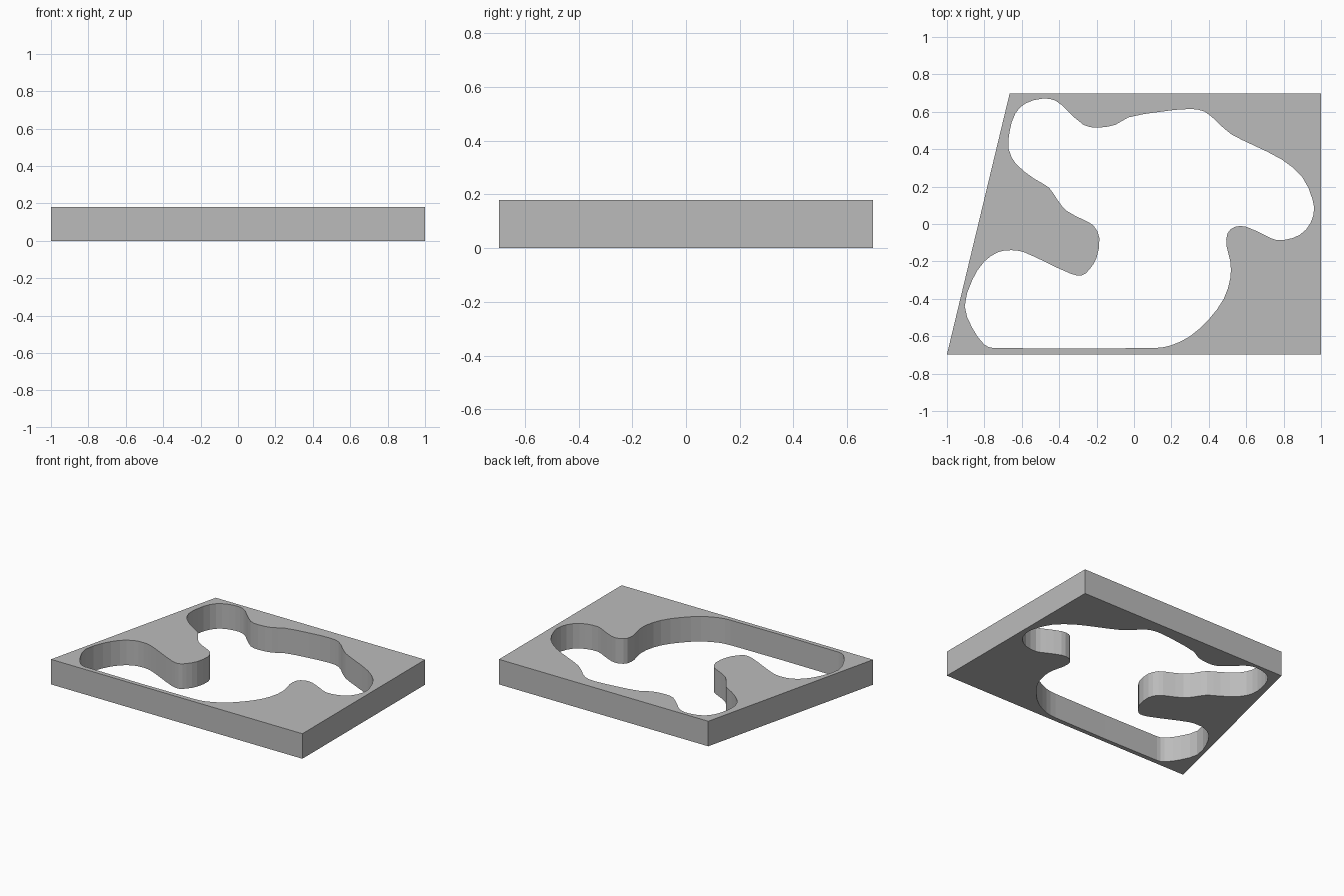
import bpy
import bmesh
from mathutils import Vector
from mathutils.geometry import interpolate_bezier

HEIGHT = 0.18

cube = bpy.data.objects.get("Cube")
if cube:
    bpy.data.objects.remove(cube, do_unlink=True)


def make_material(name, colour):
    material = bpy.data.materials.new(name)
    material.use_nodes = True
    material.diffuse_color = colour
    material.node_tree.nodes["Principled BSDF"].inputs["Base Color"].default_value = colour
    return material


def smooth_loop(points, steps):
    """Closed curve through the points, with handles scaled to each span."""
    points = [Vector((x, y, 0)) for x, y in points]
    count = len(points)
    tangents = [(points[(i + 1) % count] - points[i - 1]).normalized()
                for i in range(count)]
    result = []
    for i, start in enumerate(points):
        j = (i + 1) % count
        end = points[j]
        reach = (end - start).length / 3
        span = interpolate_bezier(start, start + tangents[i] * reach,
                                  end - tangents[j] * reach, end, steps + 1)
        result.extend(span[:-1])
    return result


def add_loop(bm, points):
    """Add a closed ring of edges to the mesh."""
    verts = [bm.verts.new(point) for point in points]
    return [bm.edges.new((verts[i - 1], verts[i])) for i in range(len(verts))]


def build_plate(name, outline, opening, height, material):
    """Fill between the outline and the opening, then extrude upwards."""
    bm = bmesh.new()
    edges = add_loop(bm, outline) + add_loop(bm, opening)
    bmesh.ops.triangle_fill(bm, edges=edges, use_beauty=True, use_dissolve=False)
    extruded = bmesh.ops.extrude_face_region(bm, geom=bm.faces[:], use_keep_orig=True)
    top_verts = [item for item in extruded["geom"] if isinstance(item, bmesh.types.BMVert)]
    bmesh.ops.translate(bm, verts=top_verts, vec=(0, 0, height))
    bmesh.ops.recalc_face_normals(bm, faces=bm.faces[:])
    mesh = bpy.data.meshes.new(name)
    bm.to_mesh(mesh)
    bm.free()
    mesh.materials.append(material)
    plate = bpy.data.objects.new(name, mesh)
    bpy.context.collection.objects.link(plate)
    return plate


# Slanted outer edge of the plate
outer_edge = [Vector((x, y, 0)) for x, y in
              [(-1, -.697), (1, -.697), (1, .697), (-.665, .697)]]

# Winding opening: back edge
opening_path = [
    (-.49, .67), (-.42, .66), (-.36, .61), (-.27, .53), (-.2, .515), (-.1, .53),
    (-.03, .57), (.14, .6), (.3, .615), (.38, .6), (.45, .54), (.52, .48),
    (.63, .425), (.79, .345),
]
# Left lobe and notch
opening_path += [
    (.9, .25), (.955, .13), (.96, .05), (.92, -.03), (.85, -.075), (.76, -.085),
    (.7, -.06), (.6, -.015), (.54, -.015), (.5, -.05), (.495, -.12), (.515, -.2),
    (.515, -.29), (.48, -.4), (.4, -.51), (.3, -.6), (.195, -.65),
]
# Straight front edge and front right lobe
opening_path += [
    (.11, -.663), (-.75, -.663), (-.8, -.645), (-.865, -.555), (-.905, -.44),
    (-.865, -.3), (-.8, -.2), (-.725, -.15), (-.655, -.14), (-.59, -.15),
]
# Tongue and back right lobe
opening_path += [
    (-.47, -.205), (-.34, -.265), (-.28, -.275), (-.24, -.245), (-.2, -.18),
    (-.185, -.075), (-.215, -.01), (-.265, .02), (-.36, .07), (-.41, .13),
    (-.455, .195), (-.53, .24), (-.63, .32), (-.67, .4), (-.665, .495),
    (-.635, .59), (-.58, .645),
]

grey = make_material("plain grey", (0.5, 0.5, 0.5, 1))
build_plate("cutout_plate", outer_edge, smooth_loop(opening_path, 2), HEIGHT, grey)
